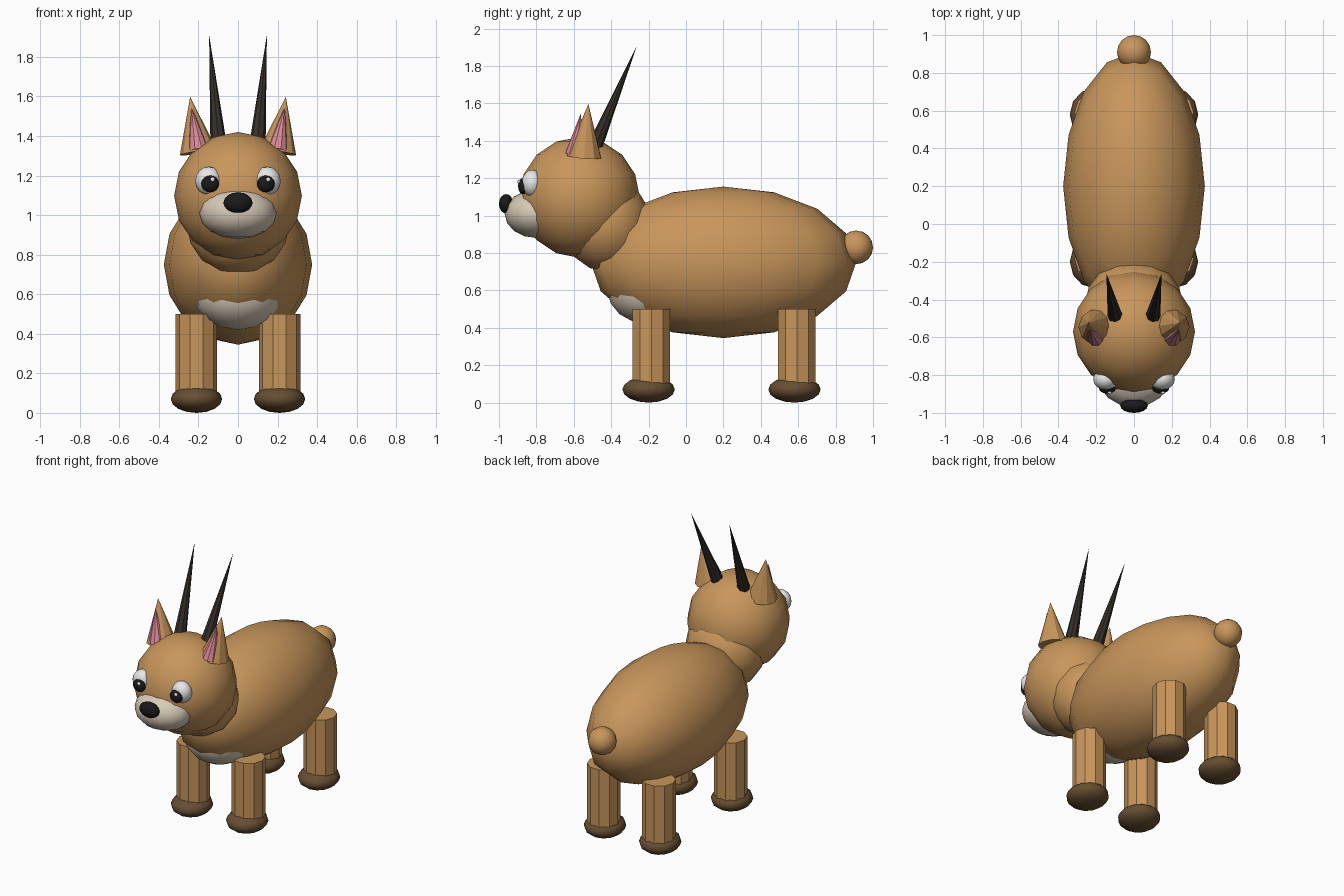
import bpy
import bmesh
from mathutils import Vector, Matrix

cube = bpy.data.objects.get("Cube")
if cube:
    bpy.data.objects.remove(cube, do_unlink=True)


def material(name, rgb):
    mat = bpy.data.materials.new(name)
    mat.use_nodes = True
    mat.diffuse_color = (*rgb, 1)
    bsdf = mat.node_tree.nodes["Principled BSDF"]
    bsdf.inputs["Base Color"].default_value = (*rgb, 1)
    bsdf.inputs["Roughness"].default_value = 0.8
    return mat


tan = material("tan_fur", (0.58, 0.305, 0.105))
cream = material("cream_fur", (0.68, 0.59, 0.47))
brown = material("hoof_brown", (0.135, 0.075, 0.032))
horn_grey = material("horn_charcoal", (0.035, 0.028, 0.022))
black = material("black", (0.01, 0.01, 0.01))
white = material("white", (0.85, 0.85, 0.85))
pink = material("ear_pink", (0.72, 0.25, 0.31))


def finish(name, bm, mat, smooth):
    mesh = bpy.data.meshes.new(name)
    bm.to_mesh(mesh)
    bm.free()
    mesh.materials.append(mat)
    for face in mesh.polygons:
        face.use_smooth = smooth
    obj = bpy.data.objects.new(name, mesh)
    bpy.context.collection.objects.link(obj)
    return obj


def ellipsoid(name, centre, radii, mat, segments=16, rings=8):
    bm = bmesh.new()
    bmesh.ops.create_uvsphere(bm, u_segments=segments, v_segments=rings, radius=1)
    bmesh.ops.transform(bm, verts=bm.verts, matrix=Matrix.Diagonal((*radii, 1)))
    obj = finish(name, bm, mat, True)
    obj.location = centre
    return obj


def tapered(name, start, end, r_start, r_end, mat, sides=10):
    """Flat-sided cylinder or cone running from start to end."""
    start, end = Vector(start), Vector(end)
    axis = end - start
    bm = bmesh.new()
    bmesh.ops.create_cone(bm, cap_ends=True, segments=sides, radius1=r_start,
                          radius2=r_end, depth=axis.length,
                          matrix=Matrix.Rotation(1.5708, 4, "Z"))
    obj = finish(name, bm, mat, False)
    tilt = Vector((0, 0, 1)).rotation_difference(axis)
    obj.matrix_world = Matrix.Translation((start + end) / 2) @ tilt.to_matrix().to_4x4()
    return obj


# Trunk, neck, head and tail
ellipsoid("body", (0, 0.2, 0.75), (0.375, 0.71, 0.405), tan)
ellipsoid("chest_patch", (0, -0.2, 0.6), (0.225, 0.22, 0.18), cream)
ellipsoid("neck", (0, -0.425, 0.955), (0.26, 0.235, 0.255), tan)
ellipsoid("head", (0, -0.57, 1.097), (0.323, 0.323, 0.323), tan)
ellipsoid("tail", (0, 0.91, 0.83), (0.09, 0.09, 0.09), tan)

# Muzzle and nose
ellipsoid("muzzle", (0, -0.8, 1.01), (0.195, 0.17, 0.13), cream)
ellipsoid("nose", (0, -0.962, 1.063), (0.073, 0.038, 0.052), black)

for side, s in (("left", 1), ("right", -1)):
    # Eye, pupil and glint
    ellipsoid(f"{side}_eye", (s * 0.148, -0.822, 1.173), (0.068, 0.058, 0.072), white)
    ellipsoid(f"{side}_pupil", (s * 0.141, -0.87, 1.158), (0.045, 0.028, 0.043), black)
    ellipsoid(f"{side}_eye_glint", (s * 0.141 + 0.012, -0.892, 1.18),
              (0.012, 0.009, 0.012), white, 8, 6)

    # Ear with pink inside, and horn
    tapered(f"{side}_ear", (s * 0.2, -0.545, 1.317), (s * 0.242, -0.522, 1.597),
            0.095, 0, tan)
    tapered(f"{side}_inner_ear", (s * 0.2, -0.592, 1.33), (s * 0.235, -0.563, 1.545),
            0.055, 0, pink)
    tapered(f"{side}_horn", (s * 0.1, -0.485, 1.375), (s * 0.146, -0.262, 1.91),
            0.04, 0, horn_grey, 8)

    # Legs and hooves
    for end, y, hoof_y in (("front", -0.185, -0.2), ("back", 0.593, 0.58)):
        tapered(f"{end}_{side}_leg", (s * 0.21, y, 0.06), (s * 0.21, y, 0.5),
                0.105, 0.105, tan)
        ellipsoid(f"{end}_{side}_hoof", (s * 0.21, hoof_y, 0.07),
                  (0.13, 0.14, 0.07), brown, 12, 8)
